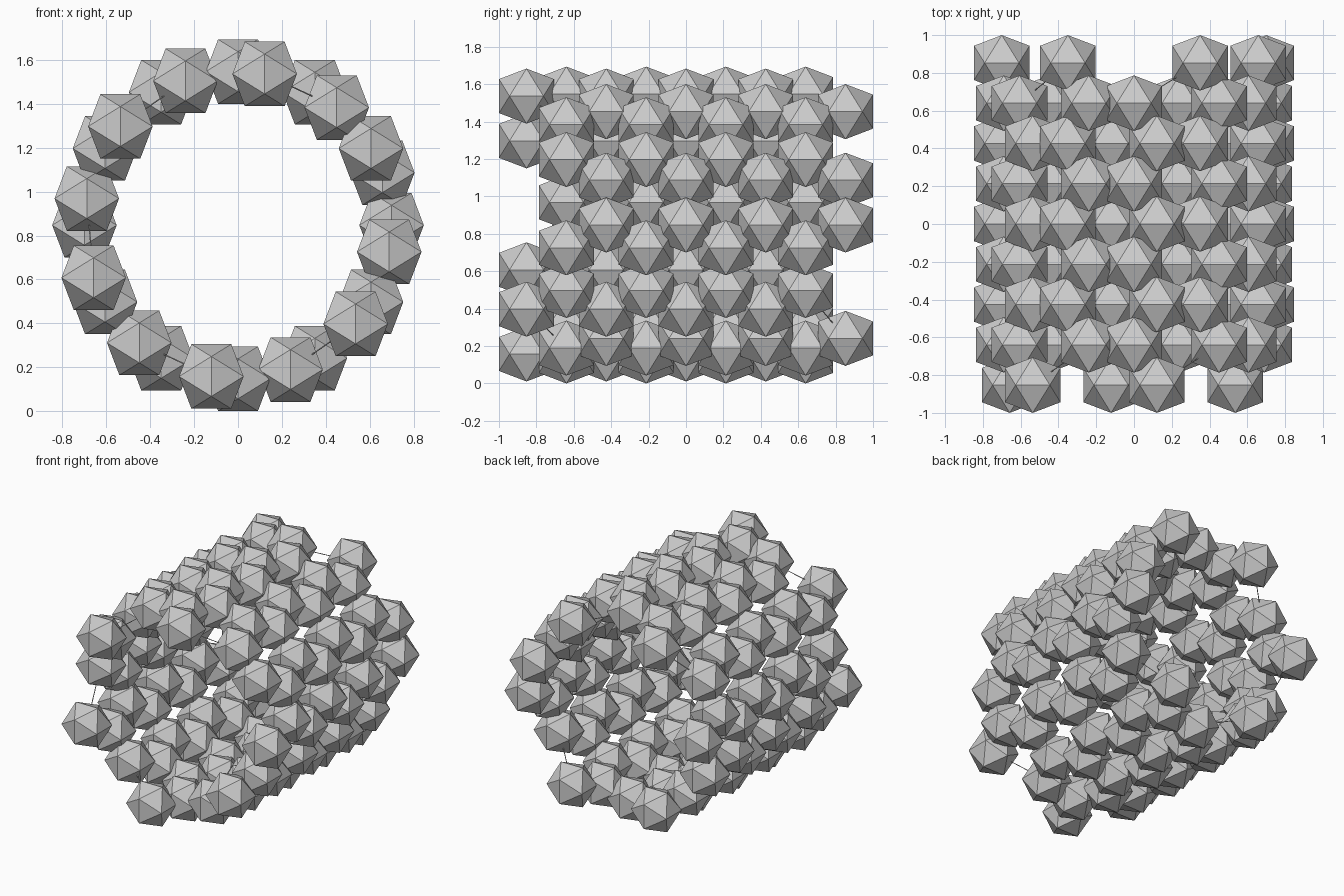
import bpy, bmesh
from math import sin, cos, radians, sqrt
from mathutils import Vector

if "Cube" in bpy.data.objects:
    bpy.data.objects.remove(bpy.data.objects["Cube"])

R = 0.70          # tube radius
DY = 0.2132       # spacing of atom rings along the tube
EXT = 0.147       # half width of an atom
CZ = R + EXT      # height of the tube axis
STICK = 0.003     # bond radius


def pos(a, k):
    return Vector((R * cos(radians(a)), k * DY, CZ + R * sin(radians(a))))


def new_object(name, bm):
    bmesh.ops.recalc_face_normals(bm, faces=bm.faces)
    me = bpy.data.meshes.new(name)
    bm.to_mesh(me)
    bm.free()
    ob = bpy.data.objects.new(name, me)
    bpy.context.collection.objects.link(ob)
    return ob


# ring layouts: pairs 20 degrees apart, alternating rings staggered by half a cell
even = [60 * i + d for i in range(6) for d in (0, 20)]
odd = [60 * i + d for i in range(6) for d in (30, 50)]
sites = [(a, k) for k in range(-3, 4) for a in (odd if k % 2 else even)]

# open ends: only half of each end ring is present
front_end = [80, 140, 200, 260, 320]
back_end = [0, 20, 60, 120, 180, 240, 300]
sites += [(a, -4) for a in front_end] + [(a, 4) for a in back_end]
points = [pos(a, k) for a, k in sites]

# one icosahedron mesh, edge-on to every axis
phi = (1 + sqrt(5)) / 2
u = EXT / phi
bm = bmesh.new()
for s in (-1, 1):
    for t in (-1, 1):
        for v in ((s, 0, t * phi), (0, s * phi, t), (s * phi, t, 0)):
            bm.verts.new(Vector(v) * u)
bmesh.ops.convex_hull(bm, input=bm.verts)
atom = new_object("atom", bm)
for i, p in enumerate(points):
    ob = atom if i == 0 else atom.copy()
    if i:
        bpy.context.collection.objects.link(ob)
    ob.location = p

# bonds between neighbours, plus the long bonds tying the loose end atoms
pairs = [(p, q) for i, p in enumerate(points) for q in points[:i]
         if (p - q).length < DY * 1.25]
pairs += [(pos(a, -4), pos(a - 30, -3)) for a in front_end]
pairs += [(pos(a, 4), pos(a + 30, 3)) for a in back_end if a not in (0, 20)]
bm = bmesh.new()
for p, q in pairs:
    d = q - p
    m = d.to_track_quat('Z', 'Y').to_matrix().to_4x4()
    m.translation = (p + q) / 2
    bmesh.ops.create_cone(bm, cap_ends=True, segments=6, radius1=STICK,
                          radius2=STICK, depth=d.length, matrix=m)
new_object("bonds", bm)
